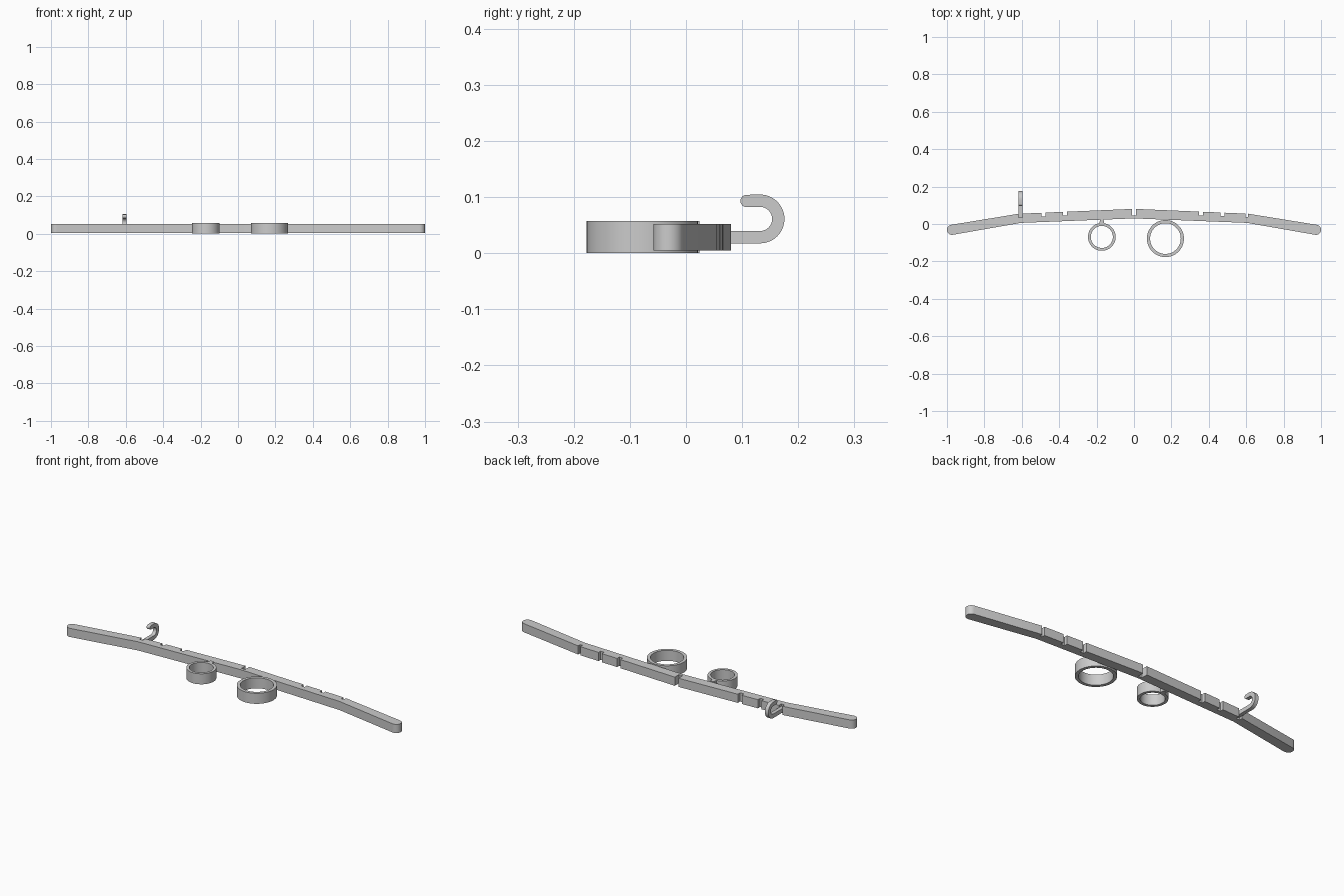
import bpy, bmesh
from math import sin, cos, pi, atan2
from mathutils import Vector

if "Cube" in bpy.data.objects:
    bpy.data.objects.remove(bpy.data.objects["Cube"])


def finish(name, bm, smooth=True):
    bmesh.ops.recalc_face_normals(bm, faces=bm.faces)
    me = bpy.data.meshes.new(name)
    bm.to_mesh(me)
    bm.free()
    ob = bpy.data.objects.new(name, me)
    bpy.context.collection.objects.link(ob)
    if smooth:
        bpy.ops.object.select_all(action='DESELECT')
        ob.select_set(True)
        bpy.context.view_layer.objects.active = ob
        bpy.ops.object.shade_smooth_by_angle(angle=0.6)
    return ob


def prism(name, points, direction):
    """Closed outline pushed along a direction."""
    bm = bmesh.new()
    face = bm.faces.new([bm.verts.new(p) for p in points])
    out = bmesh.ops.extrude_face_region(bm, geom=[face], use_keep_orig=True)
    verts = [g for g in out['geom'] if isinstance(g, bmesh.types.BMVert)]
    bmesh.ops.translate(bm, verts=verts, vec=Vector(direction))
    return finish(name, bm)


def ring(name, x, y, outer, inner, height, n=72):
    bm = bmesh.new()
    section = [(outer, 0), (outer, height), (inner, height), (inner, 0)]
    rows = [[bm.verts.new((x + r * cos(2 * pi * i / n), y + r * sin(2 * pi * i / n), z))
             for r, z in section] for i in range(n)]
    for i in range(n):
        a, b = rows[i], rows[(i + 1) % n]
        for k in range(4):
            m = (k + 1) % 4
            bm.faces.new((a[k], b[k], b[m], a[m]))
    return finish(name, bm)


# Bent bar with notches along the back edge and rounded ends
def back_edge(x):
    return 0.081 - abs(x) * 0.026 / 0.61


def end_cap(sign):
    tilt = atan2(-0.063, 0.363)
    arc = []
    for i in range(13):
        a = pi / 2 - pi * i / 12 + tilt
        arc.append((sign * (0.973 + 0.027 * cos(a)), -0.031 + 0.027 * sin(a)))
    return arc if sign > 0 else arc[::-1]


notches = [(-0.607, 0.02, 0.02), (-0.485, 0.021, 0.019), (-0.369, 0.023, 0.02),
           (0, 0.022, 0.036),
           (0.358, 0.021, 0.02), (0.473, 0.021, 0.019), (0.603, 0.014, 0.018)]
outline = []
for x, width, depth in notches:
    l, r = x - width / 2, x + width / 2
    floor = back_edge(x) - depth
    outline += [(l, back_edge(l)), (l, floor), (r, floor), (r, back_edge(r))]
outline += end_cap(1)
outline += [(0.605, 0.006), (0, 0.03), (-0.605, 0.006)]
outline += end_cap(-1)
prism("bar", [(x, y, 0.005) for x, y in outline], (0, 0, 0.047))

# Two finger rings in front of the bar
ring("small_ring", -0.172, -0.069, 0.074, 0.059, 0.057)
ring("large_ring", 0.168, -0.078, 0.099, 0.082, 0.057)
prism("small_ring_neck", [(-0.187, -0.003, 0), (-0.157, -0.003, 0),
                          (-0.163, 0.024, 0), (-0.181, 0.024, 0)], (0, 0, 0.057))

# Flat hook set in the left-hand notch
cy, cz, half = 0.132, 0.061, 0.011
mid = 0.0325


def arc(y, z, r, a0, a1, n):
    return [(y + r * cos(a0 + (a1 - a0) * i / n), z + r * sin(a0 + (a1 - a0) * i / n))
            for i in range(n + 1)]


hook = [(0.034, cz - mid - half)]
hook += arc(cy, cz, mid + half, -pi / 2, pi / 2, 24)
hook += arc(0.108, cz + mid - 0.0005, half, pi / 2, 3 * pi / 2, 12)
hook += arc(cy, cz, mid - half, pi / 2, -pi / 2, 24)
hook += [(0.034, cz - mid + half)]
prism("hook", [(-0.617, y, z) for y, z in hook], (0.02, 0, 0))
